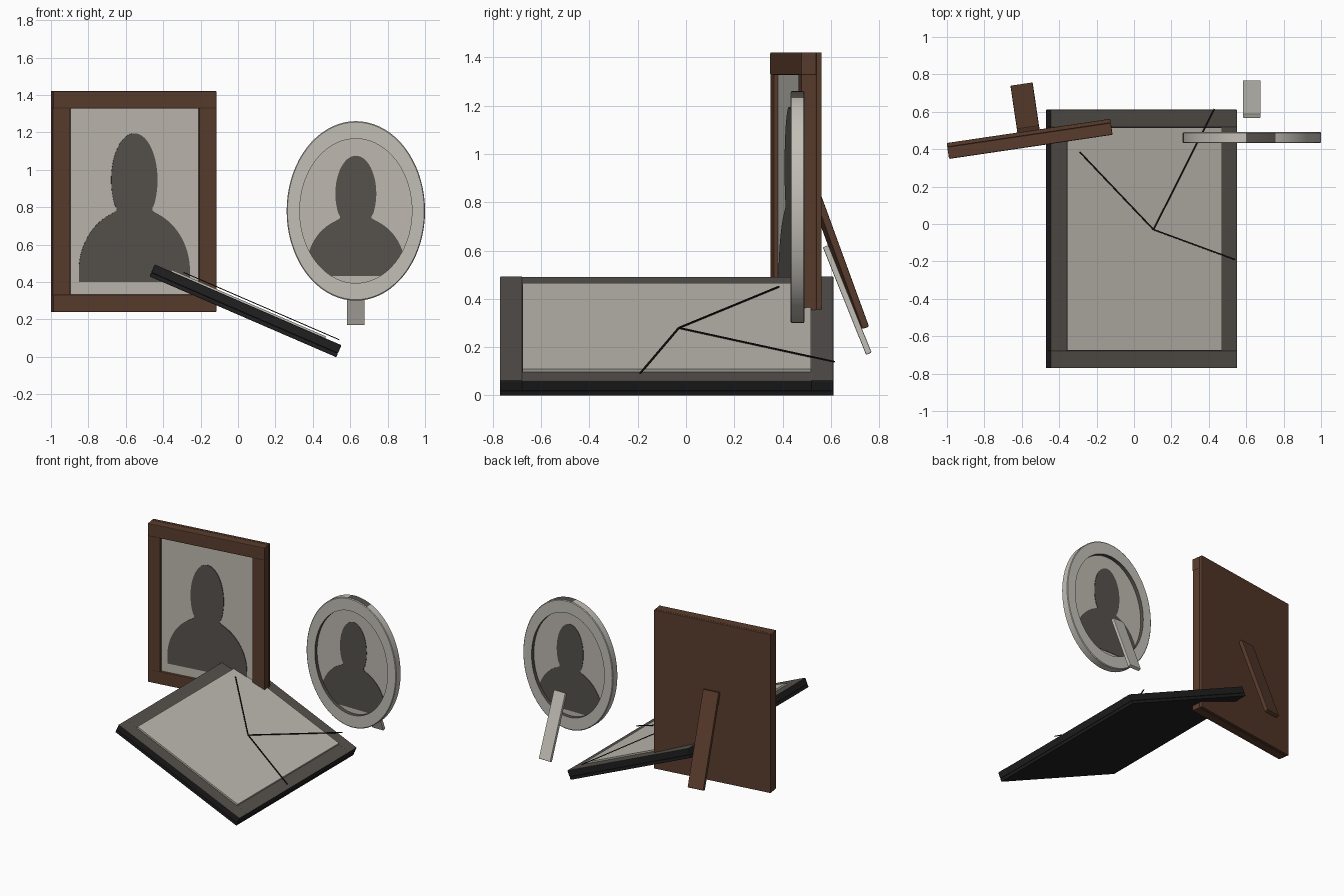
import bpy, bmesh, math
from mathutils import Matrix, Vector

if "Cube" in bpy.data.objects:
    bpy.data.objects.remove(bpy.data.objects["Cube"])


def material(name, r, g, b):
    m = bpy.data.materials.new(name)
    m.diffuse_color = (r, g, b, 1)
    m.use_nodes = True
    m.node_tree.nodes["Principled BSDF"].inputs["Base Color"].default_value = m.diffuse_color
    return m


WOOD = material("brown wood", 0.100, 0.044, 0.025)
BLACK = material("black lacquer", 0.014, 0.014, 0.014)
DARK = material("dark grey", 0.092, 0.083, 0.073)
PAPER = material("pale paper", 0.51, 0.485, 0.435)
SILVER = material("silver", 0.54, 0.52, 0.47)
CRACK = material("crack black", 0.01, 0.009, 0.008)


def finish(name, bm, mats, matrix, smooth=False):
    bmesh.ops.recalc_face_normals(bm, faces=bm.faces)
    bm.transform(matrix)
    me = bpy.data.meshes.new(name)
    bm.to_mesh(me)
    bm.free()
    for m in mats:
        me.materials.append(m)
    ob = bpy.data.objects.new(name, me)
    bpy.context.collection.objects.link(ob)
    if smooth:
        bpy.context.view_layer.objects.active = ob
        ob.select_set(True)
        bpy.ops.object.shade_smooth_by_angle(angle=math.radians(35))
        ob.select_set(False)
    return ob


def box(name, size, loc, mats, matrix, bevel=0.0, turn=Matrix(), rule=None):
    bm = bmesh.new()
    bmesh.ops.create_cube(bm, size=1)
    bm.transform(Matrix.Diagonal((*size, 1)))
    bm.normal_update()
    if bevel:
        bmesh.ops.bevel(bm, geom=bm.edges[:], offset=bevel, segments=2,
                        profile=0.5, affect='EDGES')
    bm.transform(Matrix.Translation(loc) @ turn)
    bm.normal_update()
    if rule:
        for f in bm.faces:
            f.material_index = rule(f)
    return finish(name, bm, mats, matrix)


def plank(name, p0, p1, width, thick, mat, matrix, bevel=0.0):
    """Board running from p0 to p1 in the y/z plane."""
    d = Vector(p1) - Vector(p0)
    turn = Matrix.Rotation(math.atan2(d.y, -d.z), 4, 'X')
    return box(name, (width, thick, d.length), (Vector(p0) + Vector(p1)) / 2,
               [mat], matrix, bevel, turn)


def plate(name, outline, y, thick, mat, matrix):
    """Flat sheet from an x/z outline, centred on y."""
    bm = bmesh.new()
    f = bm.faces.new([bm.verts.new((x, y - thick / 2, z)) for x, z in outline])
    ext = bmesh.ops.extrude_face_region(bm, geom=[f])
    vs = [v for v in ext["geom"] if isinstance(v, bmesh.types.BMVert)]
    bmesh.ops.translate(bm, verts=vs, vec=(0, thick, 0))
    return finish(name, bm, [mat], matrix)


def rect_frame(prefix, w, h, d, rail, mats, matrix, sheet_y, rule=None):
    """Frame facing -y: two full-width rails, two stiles, back, front sheet."""
    back = 0.022
    rd, ry = d - back, -back / 2
    for s, n in ((1, "upper"), (-1, "lower")):
        box(f"{prefix}_{n}_rail", (w, rd, rail), (0, ry, s * (h - rail) / 2),
            mats, matrix, 0.005, rule=rule)
    for s, n in ((1, "right"), (-1, "left")):
        box(f"{prefix}_{n}_stile", (rail, rd, h - 2 * rail + 0.01),
            (s * (w - rail) / 2, ry + 0.001, 0), mats, matrix, 0.005, rule=rule)
    box(f"{prefix}_back_panel", (w, back, h), (0, (d - back) / 2, 0),
        mats[:1], matrix, 0.004)
    box(f"{prefix}_sheet", (w - 2 * rail, 0.02, h - 2 * rail),
        (0, -d / 2 + sheet_y + 0.01, 0), [PAPER], matrix)


def bust_outline(fn):
    """Head ellipse, neck and shoulder ellipse, mirrored about x = 0."""
    def ellipse(z, mid, a, b):
        return a * math.sqrt(max(0, 1 - ((z - mid) / b) ** 2))
    half = []
    for i in range(81):
        z = 1.195 - 0.795 * math.sin(math.pi / 2 * i / 80) ** 1.6 if i < 80 else 0.40
        w = max(ellipse(z, 0.945, 0.125, 0.25) if z > 0.8 else 0.097,
                ellipse(max(z, 0.46), 0.46, 0.30, 0.335))
        half.append(fn(w, z))
    return half + [(-x, z) for x, z in reversed(half[1:])]


# Brown standing frame
A = Matrix.Translation((-0.558, 0.455, 0.83)) @ Matrix.Rotation(math.radians(8.4), 4, 'Z')
rect_frame("wood_frame", 0.884, 1.182, 0.086, 0.094, [WOOD], A, 0.019)
plate("wood_frame_portrait", bust_outline(lambda x, z: (x, z - 0.83)),
      -0.043 + 0.018, 0.008, DARK, A)
plank("wood_frame_stand", (0, 0.05, 0.085), (0, 0.284, -0.55), 0.12, 0.03, WOOD, A, 0.005)

# Black fallen frame, lying tilted on its back, its glass standing just proud
B = (Matrix.Translation((0.04, -0.08, 0.246)) @ Matrix.Rotation(math.radians(23.4), 4, 'Y')
     @ Matrix.Rotation(math.radians(-90), 4, 'X'))
rect_frame("fallen_frame", 1.088, 1.382, 0.070, 0.094, [BLACK, DARK], B, -0.010,
           rule=lambda f: int(f.normal.y < -0.6))

# Cracks in the glass, radiating from one point just above the frame
hub = Vector((0.046, -0.057, 0.05))
for i, (x, z) in enumerate([(-0.384, 0.465), (0.40, 0.695), (0.52, -0.11)]):
    d = Vector((x, -0.057, z)) - hub
    box(f"glass_crack_{i + 1}", (d.length, 0.005, 0.007), hub + d / 2, [CRACK], B,
        turn=Matrix.Rotation(math.atan2(-d.z, d.x), 4, 'Y'))

# Silver oval frame: ring with a rectangular section
C = Matrix.Translation((0.63, 0.462, 0.78))
N, RX, RZ, IX, IZ, HD = 72, 0.37, 0.48, 0.30, 0.386, 0.029
section = [(0.0, -HD + 0.004), (0.06, -HD), (1.0, -HD), (1.0, HD), (0.06, HD), (0.0, HD - 0.004)]
bm = bmesh.new()
rings = []
for i in range(N):
    a = 2 * math.pi * i / N
    rings.append([bm.verts.new(((RX + (IX - RX) * t) * math.cos(a), y,
                                (RZ + (IZ - RZ) * t) * math.sin(a))) for t, y in section])
for i in range(N):
    r, s = rings[i], rings[(i + 1) % N]
    for j in range(len(section)):
        k = (j + 1) % len(section)
        f = bm.faces.new((r[j], r[k], s[k], s[j]))
        top_patch = j == 5 and 70 < 360 * (i + 0.5) / N < 93
        f.material_index = int(j == 2 or top_patch)   # dark inner wall and rim patch
finish("oval_frame_ring", bm, [SILVER, DARK], C, smooth=True)

# Oval picture and portrait, seen from both sides
plate("oval_picture", [((IX + 0.003) * math.cos(2 * math.pi * i / N),
                        (IZ + 0.003) * math.sin(2 * math.pi * i / N)) for i in range(N)],
      0, 0.003, PAPER, C)


def oval_bust(x, z):
    z = 1.075 + (z - 1.195) * 0.81 - 0.78
    limit = IX * math.sqrt(max(0, 1 - (z / IZ) ** 2))
    return min(x * 0.875, limit), z


plate("oval_portrait", bust_outline(oval_bust), 0, 0.0095, DARK, C)
plank("oval_frame_stand", (0, 0.116, -0.162), (0, 0.295, -0.607), 0.095, 0.025, SILVER, C, 0.004)
